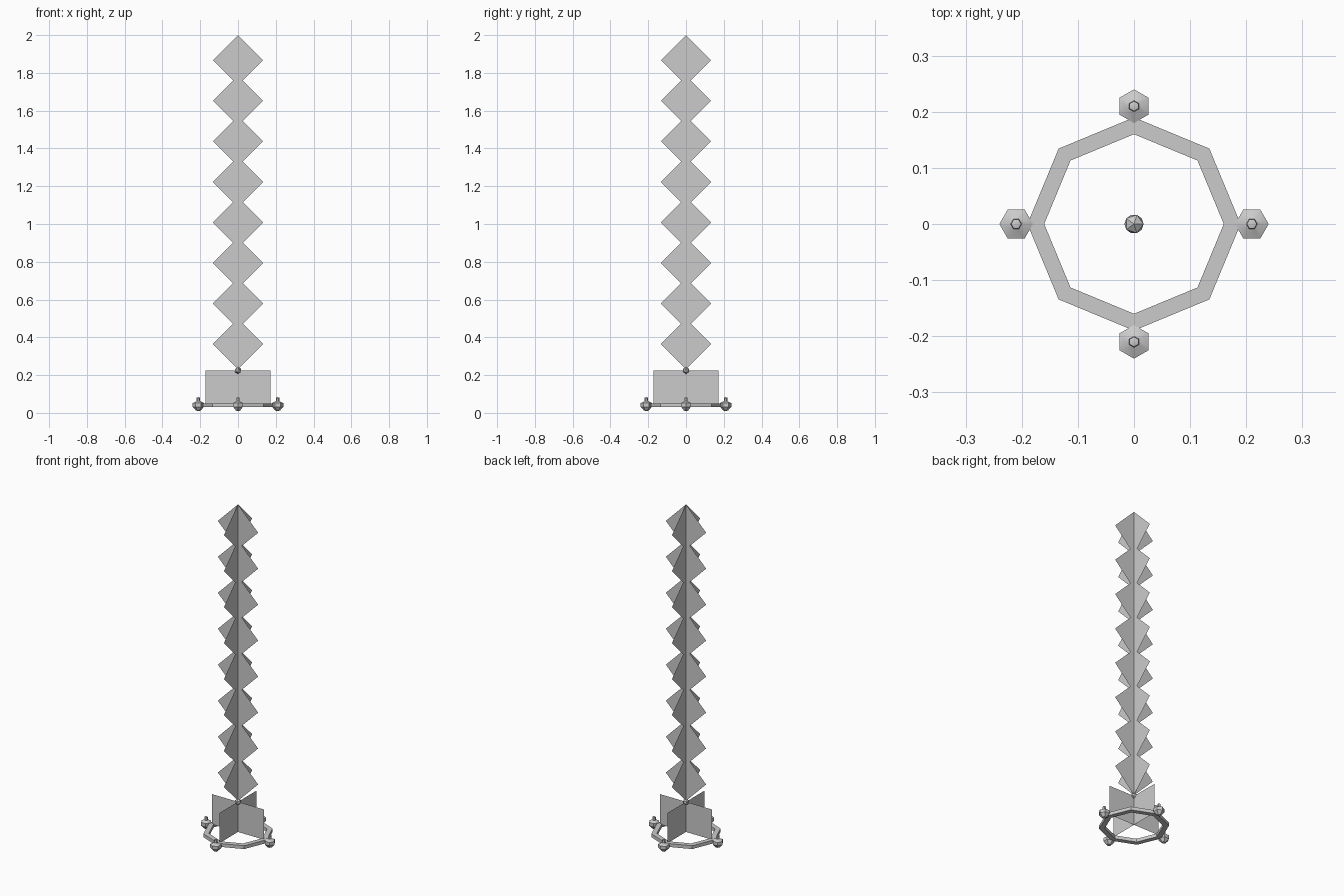
import bpy
import bmesh
from math import cos, sin, pi, tau

cube = bpy.data.objects.get("Cube")
if cube:
    bpy.data.objects.remove(cube, do_unlink=True)

grey = bpy.data.materials.new("plain grey")
grey.use_nodes = True
COLOUR = (0.6, 0.6, 0.6, 1)
grey.diffuse_color = COLOUR
grey.node_tree.nodes["Principled BSDF"].inputs["Base Color"].default_value = COLOUR


def finish(bm, name, smooth=False):
    bmesh.ops.remove_doubles(bm, verts=bm.verts, dist=1e-5)
    if smooth:
        bmesh.ops.recalc_face_normals(bm, faces=bm.faces)
    for face in bm.faces:
        face.smooth = smooth
    mesh = bpy.data.meshes.new(name)
    bm.to_mesh(mesh)
    bm.free()
    mesh.materials.append(grey)
    obj = bpy.data.objects.new(name, mesh)
    bpy.context.collection.objects.link(obj)
    return obj


def crossed_cards(name, outline):
    """One flat outline of (across, z) points, in the XZ and the YZ plane."""
    bm = bmesh.new()
    bm.faces.new([bm.verts.new((a, 0, z)) for a, z in outline])
    bm.faces.new([bm.verts.new((0, a, z)) for a, z in outline])
    return finish(bm, name)


def lathe(name, profile, sides, closed=False, centre=(0, 0), turn=0, smooth=False):
    """Turn a (radius, z) profile into a faceted solid."""
    bm = bmesh.new()
    rings = []
    for i in range(sides):
        a = turn + tau * i / sides
        rings.append([bm.verts.new((centre[0] + r * cos(a), centre[1] + r * sin(a), z))
                      for r, z in profile])
    count = len(profile)
    for i in range(sides):
        here, there = rings[i], rings[(i + 1) % sides]
        for j in range(count if closed else count - 1):
            k = (j + 1) % count
            bm.faces.new((here[j], there[j], there[k], here[k]))
    bmesh.ops.dissolve_degenerate(bm, dist=1e-6, edges=bm.edges)
    return finish(bm, name, smooth)


# Chain of overlapping diamonds
HALF, PITCH, TOP = 0.133, 0.2147, 2.0
for n in range(8):
    mid = TOP - HALF - n * PITCH
    crossed_cards(f"chain_diamond_{n + 1}",
                  [(0, mid - HALF), (HALF, mid), (0, mid + HALF), (-HALF, mid)])

# Crossed cards above the ring
crossed_cards("base_cards", [(-0.173, 0.045), (0.173, 0.045), (0.173, 0.225), (-0.173, 0.225)])

# Small bead joining chain and base
bm = bmesh.new()
bmesh.ops.create_icosphere(bm, subdivisions=1, radius=0.019)
bead = finish(bm, "joining_bead")
bead.location.z = 0.225

# Eight-sided ring
lathe("ring", [(0.16, 0.03), (0.19, 0.03), (0.19, 0.05), (0.16, 0.05)], 8, closed=True, smooth=True)

# Four hexagonal lamps with pins
LAMP = [(0, 0.01), (0.012, 0.012), (0.03, 0.032), (0.03, 0.052), (0.01, 0.062),
        (0.009, 0.08), (0, 0.083)]
for n, side in enumerate(("left", "back", "right", "front")):
    a = n * pi / 2
    lathe(f"{side}_lamp", LAMP, 6, centre=(0.21 * cos(a), 0.21 * sin(a)), turn=a, smooth=True)

for obj in bpy.context.collection.objects:
    if obj.name == "ring" or obj.name.endswith("_lamp"):
        bpy.ops.object.select_all(action="DESELECT")
        obj.select_set(True)
        bpy.context.view_layer.objects.active = obj
        bpy.ops.object.shade_smooth_by_angle(angle=pi / 6)
